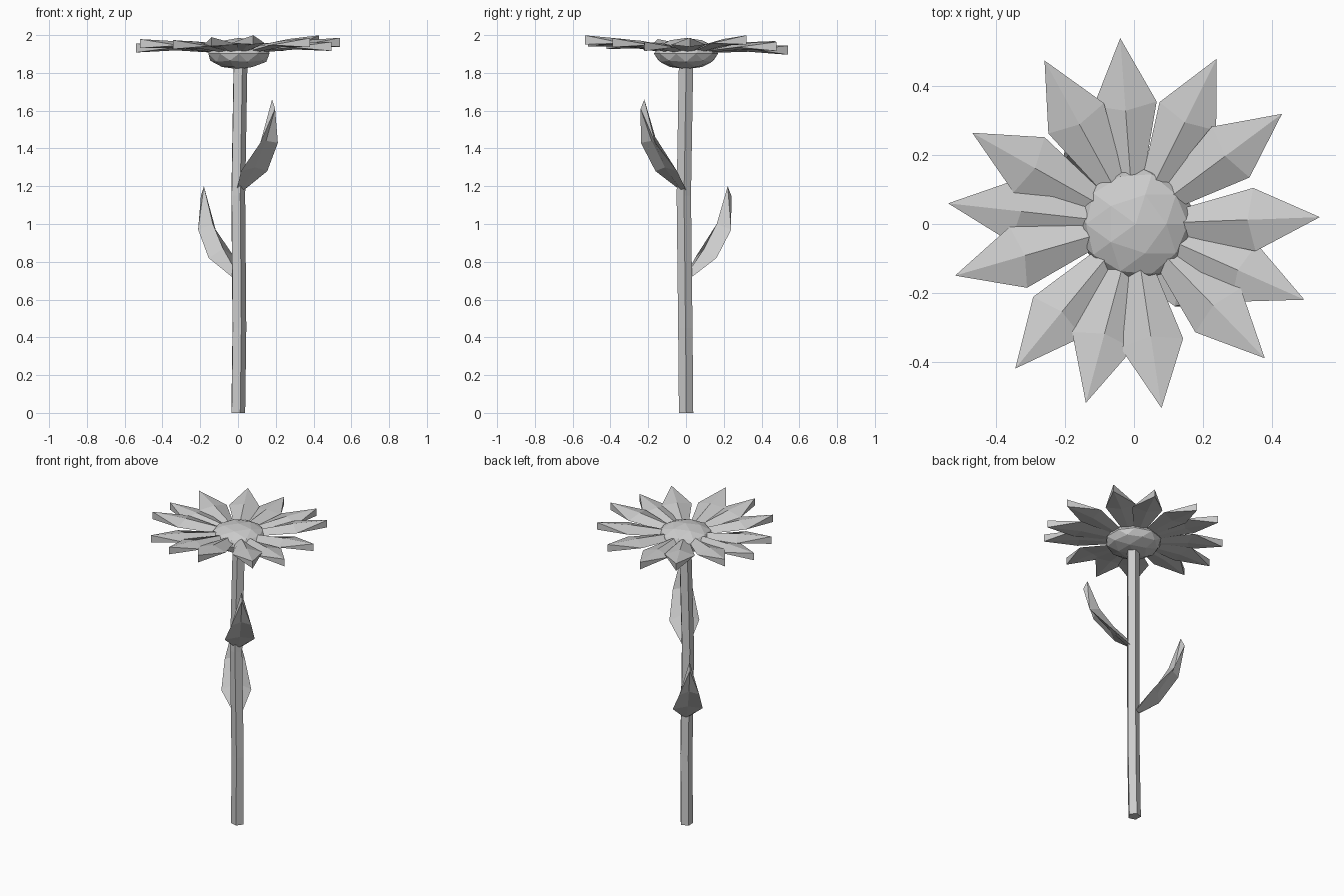
import bpy, bmesh, math
from mathutils import Vector

if "Cube" in bpy.data.objects:
    bpy.data.objects.remove(bpy.data.objects["Cube"])

grey = bpy.data.materials.new("light_grey")
grey.diffuse_color = (0.6, 0.6, 0.6, 1)
grey.use_nodes = True
grey.node_tree.nodes["Principled BSDF"].inputs["Base Color"].default_value = grey.diffuse_color


def finish(bm, name):
    bmesh.ops.recalc_face_normals(bm, faces=bm.faces)
    me = bpy.data.meshes.new(name)
    bm.to_mesh(me)
    bm.free()
    me.materials.append(grey)
    ob = bpy.data.objects.new(name, me)
    bpy.context.collection.objects.link(ob)
    return ob


def blade(bm, angle, stations, tip):
    """Folded, pointed blade. Stations: (half width, edge (r,z), ridge (r,z), keel (r,z));
    tip: upper and lower (r,z) of the blunt end edge."""
    d = Vector((math.cos(angle), math.sin(angle), 0))
    p = Vector((-d.y, d.x, 0))

    def vert(rz, t=0):
        return bm.verts.new(d * rz[0] + p * t + Vector((0, 0, rz[1])))

    rings = [[vert(e, w), vert(top), vert(e, -w), vert(low)] for w, e, top, low in stations]
    bm.faces.new(rings[0])
    for a, b in zip(rings, rings[1:]):
        for i in range(4):
            j = (i + 1) % 4
            bm.faces.new((a[i], a[j], b[j], b[i]))
    l, t, r, k = rings[-1]
    tt, tk = vert(tip[0]), vert(tip[1])
    for f in ((l, t, tt), (t, r, tt), (r, k, tk), (k, l, tk), (l, tt, tk), (r, tk, tt)):
        bm.faces.new(f)


# Stem: slightly bent five-sided tube
bm = bmesh.new()
rings = []
for x, y, z in ((-.002, 0, 0), (.004, -.004, .45), (-.002, -.012, 1.15), (.01, 0, 1.86)):
    rings.append([bm.verts.new((x + .04 * math.cos(math.radians(a)),
                                y + .04 * math.sin(math.radians(a)), z))
                  for a in range(2, 362, 72)])
for a, b in zip(rings, rings[1:]):
    for i in range(5):
        j = (i + 1) % 5
        bm.faces.new((a[i], a[j], b[j], b[i]))
bm.faces.new(rings[0])
bm.faces.new(rings[-1])
finish(bm, "stem")

# Flower centre: flattened faceted ball
bm = bmesh.new()
bmesh.ops.create_icosphere(bm, subdivisions=2, radius=1)
for v in bm.verts:
    v.co = Vector((v.co.x * .17 + .005, v.co.y * .17, v.co.z * .083 + 1.902))
finish(bm, "flower_centre")

# Petals: tip positions and heights, slightly irregular
tips = [(-.04, .54, 1.92), (.24, .48, 1.94), (.43, .32, 1.975), (.54, .02, 1.962),
        (.495, -.22, 1.94), (.38, -.39, 1.96), (.08, -.535, 1.975), (-.14, -.52, 1.965),
        (-.345, -.42, 1.95), (-.52, -.15, 1.955), (-.54, .06, 1.932), (-.47, .265, 1.95),
        (-.26, .475, 1.945)]
bm = bmesh.new()
for x, y, z in tips:
    R = math.hypot(x, y)
    m = 1.93 + (z - 1.93) * .6
    blade(bm, math.atan2(y, x),
          [(.03, (.1, 1.912), (.1, 1.94), (.1, 1.905)),
           (.092, (.35, m), (.33, m + .022), (.33, m - .012))],
          [(R, z + .024), (R, z - .024)])
finish(bm, "petals")

# Leaves: same shape on opposite sides of the stem
for name, ang, dz in (("upper_leaf", -.885, 0), ("lower_leaf", math.pi - .885, -.46)):
    bm = bmesh.new()
    blade(bm, ang,
          [(.025, (.02, 1.18 + dz), (.01, 1.2 + dz), (.03, 1.175 + dz)),
           (.09, (.135, 1.28 + dz), (.125, 1.33 + dz), (.145, 1.30 + dz)),
           (.06, (.26, 1.43 + dz), (.21, 1.46 + dz), (.235, 1.44 + dz))],
          [(.285, 1.66 + dz), (.31, 1.61 + dz)])
    finish(bm, name)
